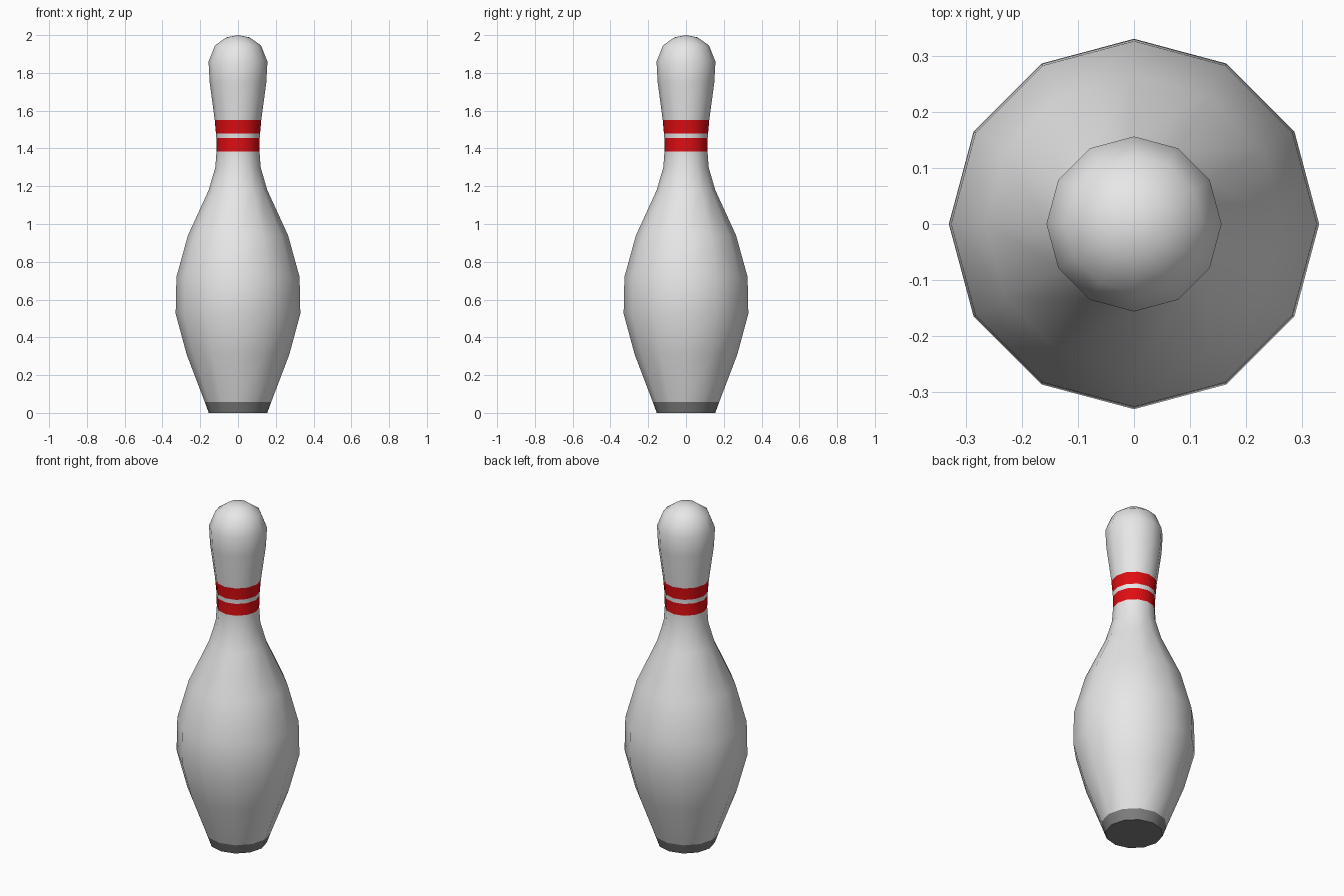
import bpy, bmesh, math

if "Cube" in bpy.data.objects:
    bpy.data.objects.remove(bpy.data.objects["Cube"])

SIDES = 12

def material(name, rgb):
    m = bpy.data.materials.new(name)
    m.diffuse_color = (*rgb, 1)
    m.use_nodes = True
    m.node_tree.nodes["Principled BSDF"].inputs["Base Color"].default_value = m.diffuse_color
    return m

white = material("white", (0.8, 0.8, 0.8))
red = material("red", (0.75, 0.004, 0.006))
grey = material("grey", (0.22, 0.22, 0.22))

# Silhouette from base to crown: (radius, height)
profile = [(0.155, 0.0), (0.176, 0.058), (0.272, 0.31), (0.33, 0.525), (0.326, 0.72),
           (0.265, 0.94), (0.155, 1.18), (0.12, 1.30), (0.114, 1.385), (0.115, 1.455),
           (0.117, 1.48), (0.123, 1.55), (0.15, 1.75), (0.156, 1.86), (0.122, 1.945),
           (0.062, 1.988)]

bm = bmesh.new()
rings = []
for r, z in profile:
    rings.append([bm.verts.new((r * math.cos(math.tau * i / SIDES),
                                r * math.sin(math.tau * i / SIDES), z))
                  for i in range(SIDES)])
for a, b in zip(rings, rings[1:]):
    for i in range(SIDES):
        j = (i + 1) % SIDES
        bm.faces.new((a[i], a[j], b[j], b[i]))

# Flat underside and rounded crown
bm.faces.new(rings[0][::-1])
tip = bm.verts.new((0, 0, 2.0))
for i in range(SIDES):
    bm.faces.new((rings[-1][i], rings[-1][(i + 1) % SIDES], tip))

# Colour by height: grey foot, two red neck stripes
for f in bm.faces:
    z = f.calc_center_median().z
    if z < 0.058:
        f.material_index = 2
    elif 1.385 < z < 1.455 or 1.48 < z < 1.55:
        f.material_index = 1

mesh = bpy.data.meshes.new("bowling_pin")
bm.to_mesh(mesh)
bm.free()
for m in (white, red, grey):
    mesh.materials.append(m)
pin = bpy.data.objects.new("bowling_pin", mesh)
bpy.context.collection.objects.link(pin)
bpy.context.view_layer.objects.active = pin
pin.select_set(True)
bpy.ops.object.shade_smooth_by_angle(angle=math.radians(50))
